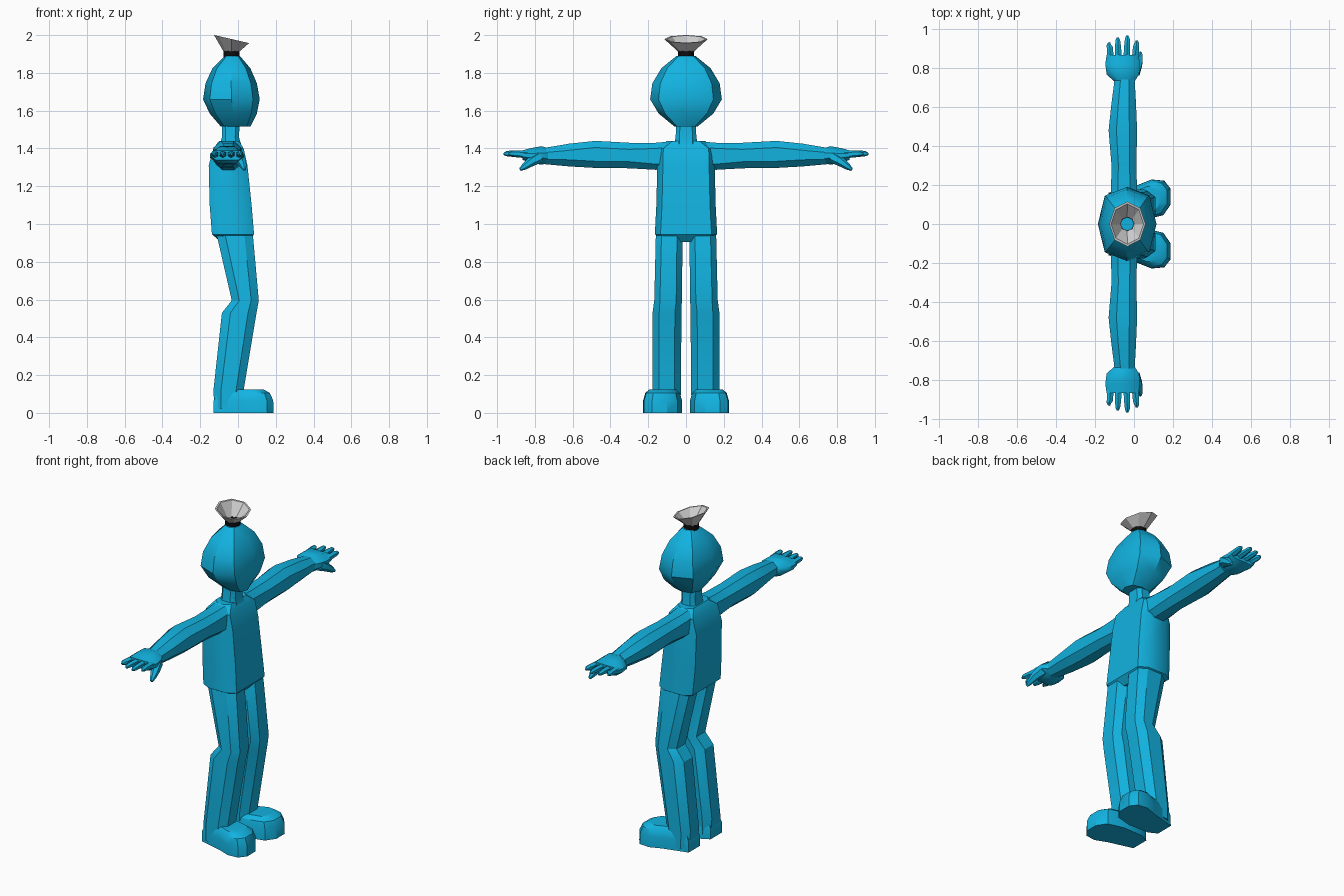
import bpy, bmesh, math
from mathutils import Vector

if "Cube" in bpy.data.objects:
    bpy.data.objects.remove(bpy.data.objects["Cube"])


def material(name, rgb):
    m = bpy.data.materials.new(name)
    m.diffuse_color = (*rgb, 1)
    m.use_nodes = True
    m.node_tree.nodes["Principled BSDF"].inputs["Base Color"].default_value = m.diffuse_color
    return m


BLUE = material("blue", (0.006, 0.45, 0.75))
GREY = material("light grey", (0.6, 0.6, 0.6))
BLACK = material("black", (0.004, 0.004, 0.004))


def loft(name, rings, mat, mirror=False, caps=True, angle=32):
    """Skin a list of equal-sized point rings."""
    bm = bmesh.new()
    vs = [[bm.verts.new(p) for p in r] for r in rings]
    n = len(rings[0])
    for a, b in zip(vs, vs[1:]):
        for i in range(n):
            j = (i + 1) % n
            bm.faces.new((a[i], a[j], b[j], b[i]))
    if caps:
        bm.faces.new(vs[0])
        bm.faces.new(vs[-1])
    bmesh.ops.recalc_face_normals(bm, faces=bm.faces)
    me = bpy.data.meshes.new(name)
    bm.to_mesh(me)
    bm.free()
    me.materials.append(mat)
    me.shade_smooth()
    me.set_sharp_from_angle(angle=math.radians(angle))
    ob = bpy.data.objects.new(name, me)
    bpy.context.collection.objects.link(ob)
    if mirror:
        mod = ob.modifiers.new("mirror", "MIRROR")
        mod.use_axis = (False, True, False)
        mod.use_mirror_merge = False
    return ob


def oct_box(u0, u1, v0, v1, cu, cv):
    """Rectangle with cut corners."""
    return [(u0 + cu, v0), (u1 - cu, v0), (u1, v0 + cv), (u1, v1 - cv),
            (u1 - cu, v1), (u0 + cu, v1), (u0, v1 - cv), (u0, v0 + cv)]


def level(z, *box):
    return [(x, y, z) for x, y in oct_box(*box)]


def across(y, *box):
    return [(x, y, z) for x, z in oct_box(*box)]


def tube(name, pts, radii, n=6):
    """Tapered tube along points, mirrored to the other side."""
    pts = [Vector(p) for p in pts]
    d = (pts[-1] - pts[0]).normalized()
    u = d.cross(Vector((1, 0, 0))).normalized()
    w = d.cross(u)
    rings = [[p + r * (u * math.cos(k * math.tau / n) + w * math.sin(k * math.tau / n))
              for k in range(n)] for p, r in zip(pts, radii)]
    return loft(name, rings, BLUE, mirror=True, angle=50)


# head: eight-sided egg with corners on the axes
head = []
for z, x0, x1, ry in ((1.89, -.07, .01, .05), (1.825, -.135, .065, .13),
                      (1.745, -.172, .1, .178), (1.66, -.185, .115, .19),
                      (1.585, -.15, .1, .145), (1.515, -.09, .065, .06)):
    c, rx = (x0 + x1) / 2, (x1 - x0) / 2
    ring = []
    for k in range(8):
        f = 1.08 if k % 2 else 1
        a = k * math.tau / 8
        ring.append((c + f * rx * math.cos(a), f * ry * math.sin(a), z))
    head.append(ring)
loft("head", head, BLUE, angle=36)

# neck
loft("neck", [level(1.41, -.10, .02, -.065, .065, .03, .03),
              level(1.46, -.085, .005, -.055, .055, .02, .02),
              level(1.55, -.085, .01, -.05, .05, .02, .02)], BLUE)

# torso
loft("torso", [level(.905, -.09, .05, -.10, .10, .03, .03),
               level(.945, -.138, .085, -.165, .165, .05, .03),
               level(1.10, -.15, .072, -.157, .157, .05, .03),
               level(1.31, -.155, .05, -.152, .152, .05, .03),
               level(1.40, -.13, .03, -.15, .15, .04, .03),
               level(1.44, -.10, .005, -.10, .10, .03, .03)], BLUE)

# legs
loft("leg", [level(.02, -.125, .03, .03, .18, .035, .03),
             level(.12, -.13, .03, .027, .178, .04, .035),
             level(.53, -.085, .098, .024, .177, .045, .035),
             level(.595, -.033, .11, .022, .168, .04, .03),
             level(.93, -.11, .08, .018, .16, .045, .03),
             level(.97, -.115, .07, .03, .15, .045, .03)], BLUE, mirror=True)

# feet: splayed sole outline drawn in towards the top
sole = [(-.13, .05), (-.13, .16), (.02, .2), (.09, .228), (.155, .222),
        (.188, .18), (.188, .1), (.15, .045), (.05, .02), (-.08, .025)]
loft("foot", [[(.03 + (x - .03) * s, .125 + (y - .125) * s, z) for x, y in sole]
              for z, s in ((0, 1), (.065, .99), (.105, .88), (.125, .66))],
     BLUE, mirror=True)

# arms
loft("arm", [across(.10, -.12, .02, 1.29, 1.435, .035, .03),
             across(.16, -.118, .016, 1.287, 1.43, .035, .03),
             across(.30, -.115, .012, 1.295, 1.43, .035, .035),
             across(.48, -.13, .016, 1.297, 1.44, .04, .035),
             across(.62, -.115, .01, 1.305, 1.425, .035, .035),
             across(.75, -.098, .003, 1.317, 1.403, .03, .025)], BLUE, mirror=True)

# palms
loft("palm", [across(.725, -.095, .0, 1.32, 1.40, .03, .025),
              across(.765, -.14, .025, 1.315, 1.412, .045, .035),
              across(.82, -.147, .03, 1.32, 1.402, .04, .03),
              across(.865, -.14, .024, 1.34, 1.39, .02, .016)],
     BLUE, mirror=True, angle=45)

# fingers and thumb
for x0, x1, tip in ((-.12, -.128, .93), (-.08, -.083, .955),
                    (-.037, -.034, .965), (.006, .014, .94)):
    tube("finger", [(x0, .84, 1.368), ((x0 + x1) / 2, .905, 1.372),
                    (x1, tip - .015, 1.373), (x1, tip, 1.371)],
         (.02, .018, .014, .006))
tube("thumb", [(.0, .775, 1.355), (.02, .82, 1.33), (.03, .857, 1.303), (.034, .878, 1.288)],
     (.033, .026, .017, .008))


def circle(cx, r, z, slope=0, ry=None, n=8):
    out = []
    for k in range(n):
        a = k * math.tau / n
        dx = r * math.cos(a)
        out.append((cx + dx, (ry or r) * math.sin(a), z + slope * dx))
    return out


# black collar, hollow so the head shows inside
loft("collar", [circle(-.035, r, z, n=12) for r, z in
                ((.034, 1.88), (.042, 1.88), (.042, 1.917), (.034, 1.917), (.034, 1.88))],
     BLACK, caps=False)
loft("collar_floor", [circle(-.035, .035, 1.895), circle(-.035, .035, 1.9)], BLUE)

# tilted funnel with a thin wall
loft("funnel", [circle(-.035, .034, 1.915), circle(-.035, .041, 1.912),
                circle(-.034, .093, 1.979, -.23, .115),
                circle(-.034, .083, 1.979, -.23, .103),
                circle(-.035, .034, 1.915)], GREY, caps=False, angle=25)
